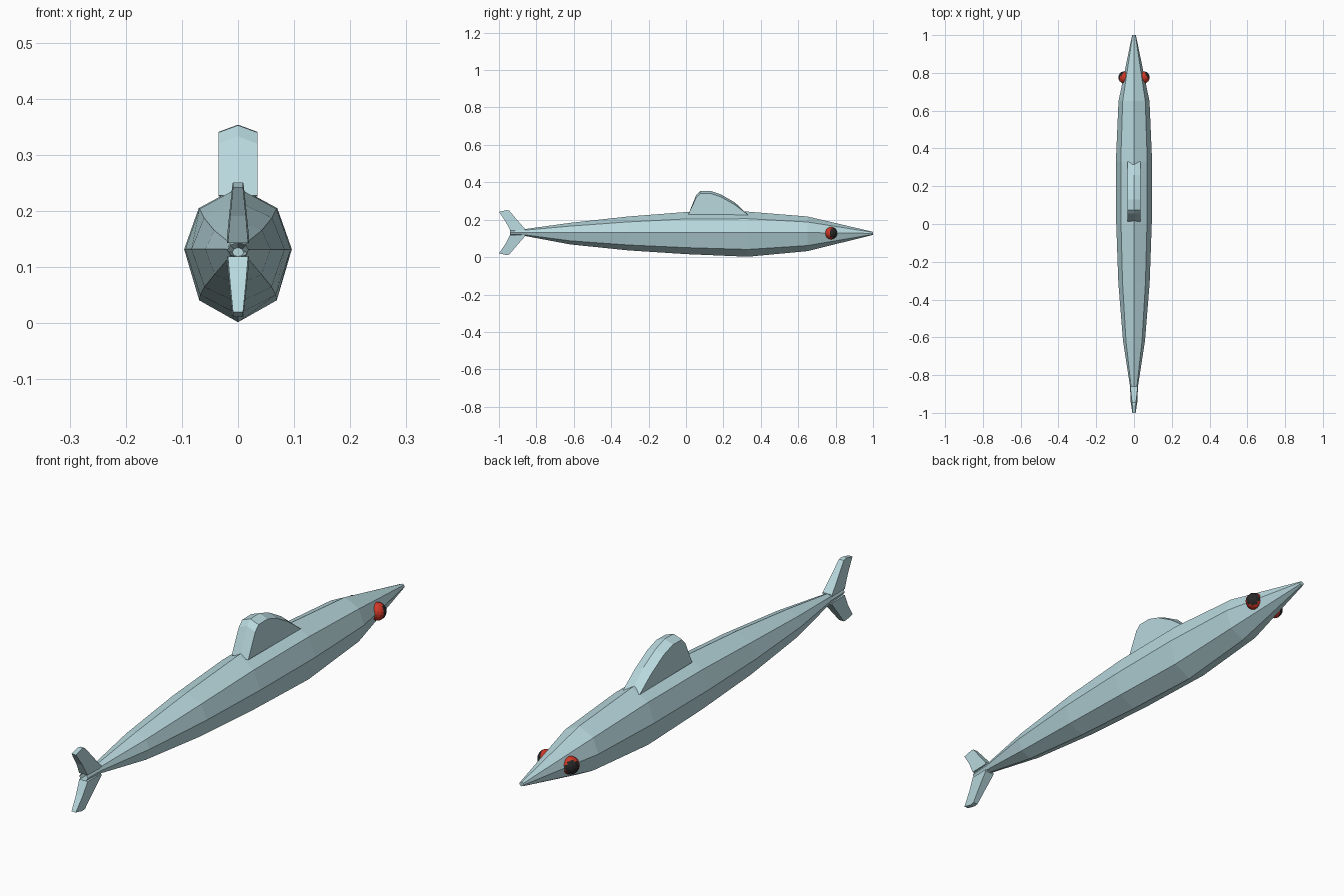
import bpy, bmesh
from mathutils import Matrix

if "Cube" in bpy.data.objects:
    bpy.data.objects.remove(bpy.data.objects["Cube"])


def material(name, rgb):
    m = bpy.data.materials.new(name)
    m.diffuse_color = (*rgb, 1)
    m.use_nodes = True
    m.node_tree.nodes["Principled BSDF"].inputs["Base Color"].default_value = m.diffuse_color
    return m


SKIN = material("pale_teal", (0.48, 0.69, 0.73))
RED = material("eye_red", (0.62, 0.04, 0.02))
DARK = material("eye_dark", (0.02, 0.02, 0.02))


def finish(name, bm, *mats):
    bmesh.ops.recalc_face_normals(bm, faces=bm.faces)
    me = bpy.data.meshes.new(name)
    bm.to_mesh(me)
    bm.free()
    for m in mats:
        me.materials.append(m)
    ob = bpy.data.objects.new(name, me)
    bpy.context.collection.objects.link(ob)
    return ob


def bridge(bm, a, b):
    n = len(a)
    for i in range(n):
        bm.faces.new((a[i], a[(i + 1) % n], b[(i + 1) % n], b[i]))


def plate(name, outline, width, ridge=0.0):
    """Side profile (y, z, half-width factor) given thickness, with a central ridge."""
    bm = bmesh.new()
    rows = [[bm.verts.new((s * width * w, y, z + (ridge if s == 0 and i not in (0, len(outline) - 1) else 0)))
             for i, (y, z, w) in enumerate(outline)] for s in (-1, 0, 1)]
    bridge(bm, rows[0], rows[1])
    bridge(bm, rows[1], rows[2])
    bm.faces.new(rows[0])
    bm.faces.new(rows[2])
    return finish(name, bm, SKIN)


# Body: eight-sided loft, stations are (y, half width, bottom z, middle z, top z)
stations = [(-0.94, 0.018, 0.118, 0.131, 0.144), (-0.86, 0.021, 0.113, 0.132, 0.15),
            (-0.62, 0.058, 0.068, 0.132, 0.183), (-0.31, 0.083, 0.036, 0.132, 0.217),
            (0.0, 0.094, 0.016, 0.132, 0.241), (0.33, 0.096, 0.002, 0.132, 0.243),
            (0.65, 0.082, 0.032, 0.131, 0.217), (1.0, 0.01, 0.119, 0.127, 0.135)]
bm = bmesh.new()
rings = []
for y, w, lo, mid, hi in stations:
    up, dn = mid + 0.66 * (hi - mid), mid - 0.70 * (mid - lo)
    ring = [(0, hi), (0.73 * w, up), (w, mid), (0.72 * w, dn),
            (0, lo), (-0.72 * w, dn), (-w, mid), (-0.73 * w, up)]
    rings.append([bm.verts.new((x, y, z)) for x, z in ring])
for a, b in zip(rings, rings[1:]):
    bridge(bm, a, b)
bm.faces.new(rings[-1])
finish("body", bm, SKIN)

# Dorsal fin
plate("dorsal_fin", [(0.012, 0.228, 1), (0.055, 0.32, 1), (0.075, 0.34, 1), (0.13, 0.341, 1),
                     (0.185, 0.323, 1), (0.26, 0.28, 1), (0.332, 0.226, 1)], 0.035, 0.013)

# Tail lobes, the lower one is the upper one flipped
for name, s in (("upper_tail_fin", 1), ("lower_tail_fin", -1)):
    lobe = [(-0.86, 0.012, 1), (-0.86, 0.019, 1), (-0.905, 0.07, 0.75), (-0.945, 0.117, 0.5),
            (-0.96, 0.12, 0.45), (-1.0, 0.111, 0.45), (-0.965, 0.06, 0.7), (-0.94, 0.012, 0.9)]
    plate(name, [(y, 0.131 + s * z, w) for y, z, w in lobe], 0.02)

# Eyes: red ball with dark outward facets
for name, s in (("right_eye", 1), ("left_eye", -1)):
    bm = bmesh.new()
    bmesh.ops.create_uvsphere(bm, u_segments=14, v_segments=10, radius=0.033,
                              matrix=Matrix.Rotation(0.4, 4, 'Y'))
    for f in bm.faces:
        c = f.calc_center_median()
        f.material_index = 1 if s * c.x * 0.75 + c.y * 0.65 > 0.018 else 0
    bmesh.ops.translate(bm, verts=bm.verts, vec=(s * 0.05, 0.776, 0.128))
    finish(name, bm, RED, DARK)
